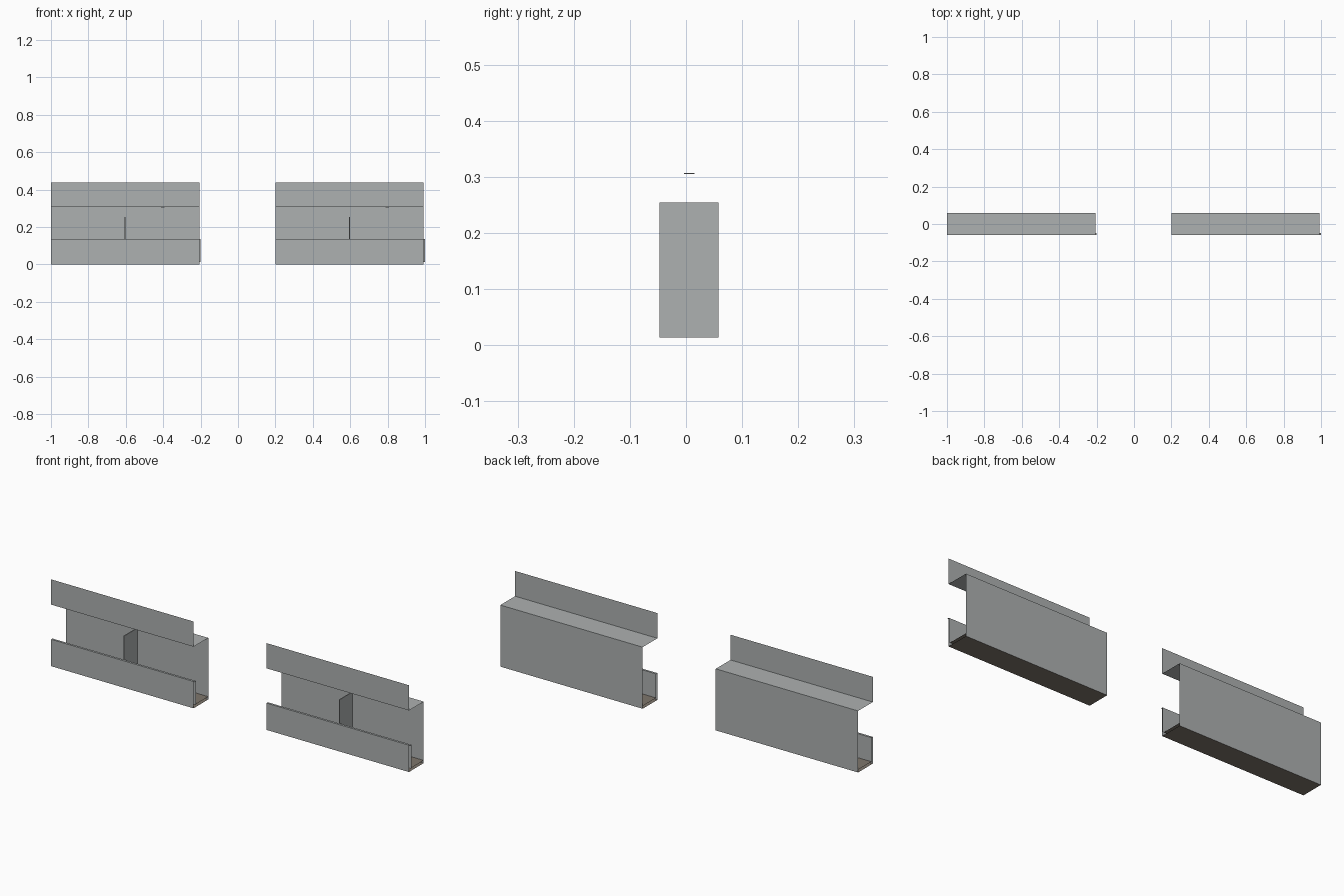
import bpy, bmesh

if "Cube" in bpy.data.objects:
    bpy.data.objects.remove(bpy.data.objects["Cube"])


def material(name, rgb):
    m = bpy.data.materials.new(name)
    m.diffuse_color = (*rgb, 1)
    m.use_nodes = True
    m.node_tree.nodes["Principled BSDF"].inputs["Base Color"].default_value = m.diffuse_color
    return m


GREY = material("painted grey", (0.42, 0.44, 0.44))
BROWN = material("brown floor", (0.21, 0.18, 0.15))


def ribbon(name, profile, x0, x1, mat):
    """Thin sheet: a (y, z) profile swept along x."""
    bm = bmesh.new()
    rows = [[bm.verts.new((x, y, z)) for y, z in profile] for x in (x0, x1)]
    for i in range(len(profile) - 1):
        bm.faces.new((rows[0][i], rows[1][i], rows[1][i + 1], rows[0][i + 1]))
    finish(name, bm, mat)


def box(name, lo, hi, mat):
    bm = bmesh.new()
    bmesh.ops.create_cube(bm, size=1)
    for v in bm.verts:
        v.co = [a + (c + 0.5) * (b - a) for a, b, c in zip(lo, hi, v.co)]
    finish(name, bm, mat)


def finish(name, bm, mat):
    me = bpy.data.meshes.new(name)
    bm.to_mesh(me)
    bm.free()
    me.materials.append(mat)
    bpy.context.collection.objects.link(bpy.data.objects.new(name, me))


F, B = -0.058, 0.059      # front and back planes
INNER = -0.047            # inner face of the lower lip
LENGTH, LAP = 0.793, 0.007

for side, x0 in (("left", -1.0), ("right", 0.2)):
    x1 = x0 + LENGTH
    # outer shell: fascia, top ledge and back panel in one folded sheet
    ribbon(side + "_upper_shell", [(F, 0.437), (F, 0.31), (B, 0.31), (B, 0.0)], x0, x1, GREY)
    ribbon(side + "_front_lip", [(F, 0.135), (F, 0.0)], x0, x1, GREY)
    ribbon(side + "_floor", [(F, 0.0), (B, 0.0)], x0, x1, BROWN)
    # inner lining that laps past the right end
    ribbon(side + "_lip_lining", [(F, 0.135), (INNER, 0.135), (INNER, 0.014)], x0, x1 + LAP, GREY)
    ribbon(side + "_floor_lining", [(INNER, 0.014), (B, 0.014)], x0, x1, BROWN)
    # central divider and small plate beneath the ledge
    xm = x0 + LENGTH / 2
    box(side + "_divider", (xm - 0.002, INNER, 0.014), (xm + 0.002, B - 0.001, 0.254), GREY)
    box(side + "_ledge_plate", (x0 + 0.588, -0.004, 0.305), (x0 + 0.608, 0.015, 0.307), GREY)
